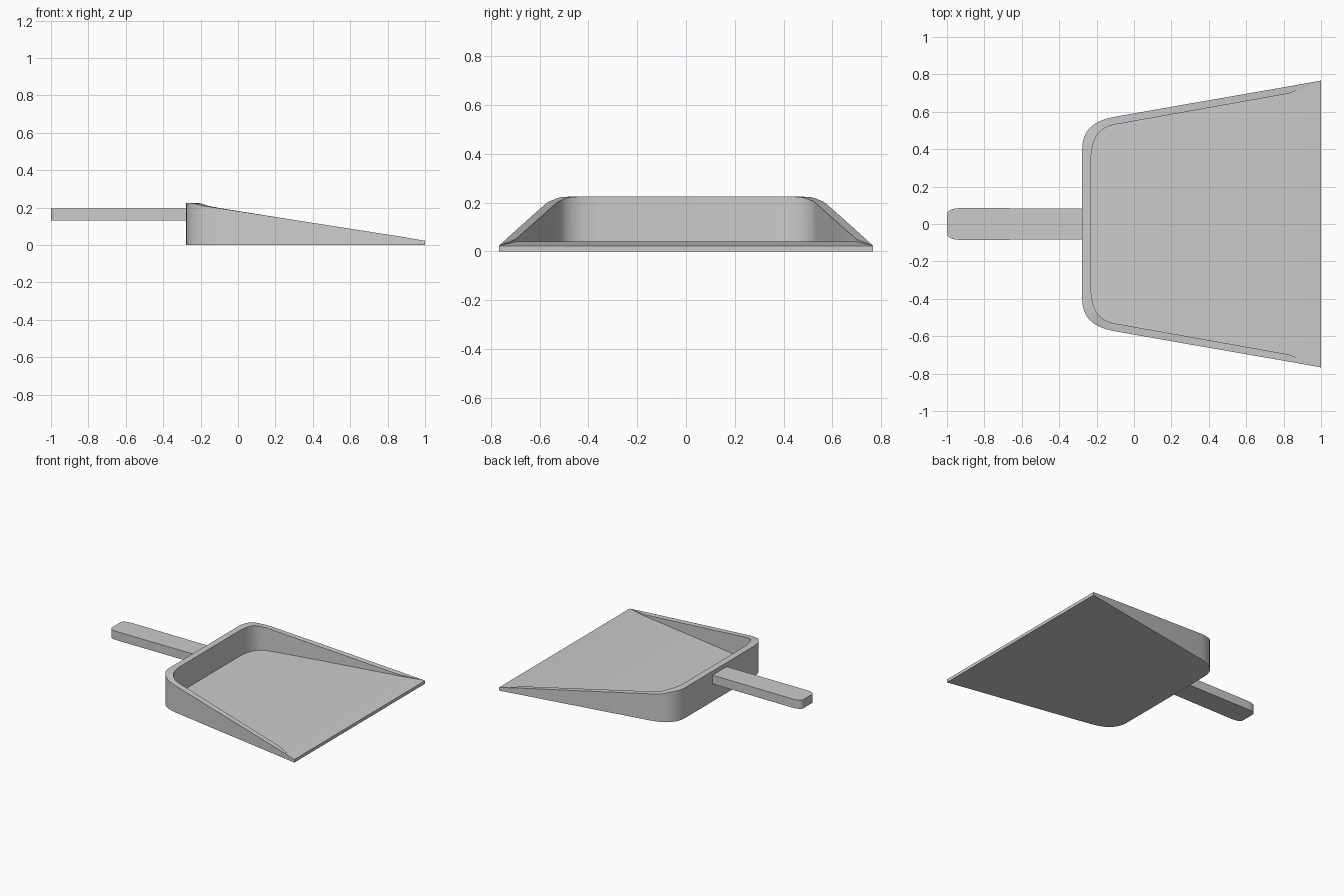
import bpy, bmesh

if "Cube" in bpy.data.objects:
    bpy.data.objects.remove(bpy.data.objects["Cube"])


def finish(bm, name):
    bmesh.ops.remove_doubles(bm, verts=bm.verts, dist=0.0005)
    bmesh.ops.recalc_face_normals(bm, faces=bm.faces)
    mesh = bpy.data.meshes.new(name)
    bm.to_mesh(mesh)
    bm.free()
    obj = bpy.data.objects.new(name, mesh)
    bpy.context.collection.objects.link(obj)
    bpy.ops.object.select_all(action='DESELECT')
    bpy.context.view_layer.objects.active = obj
    obj.select_set(True)
    bpy.ops.object.shade_smooth_by_angle(angle=0.5)
    return obj


def curve(a, b, c, d, n=8):
    """Cubic corner between two straight runs."""
    out = []
    for i in range(n + 1):
        t = i / n
        w = ((1-t)**3, 3*t*(1-t)**2, 3*t*t*(1-t), t**3)
        out.append(tuple(sum(k * p[j] for k, p in zip(w, (a, b, c, d))) for j in (0, 1)))
    return out


def both_sides(half):
    return [(x, -y) for x, y in reversed(half)] + half


def lerp_table(x, table):
    for (x0, z0), (x1, z1) in zip(table, table[1:]):
        if x <= x1:
            return z0 + (z1 - z0) * max(0, x - x0) / (x1 - x0)
    return table[-1][1]


# Pan: matching outer and inner outlines, sloping rim, thin front lip
outer = both_sides(curve((-0.277, 0.40), (-0.277, 0.49), (-0.23, 0.55), (-0.11, 0.572))
                   + [(0.27, 0.639), (0.84, 0.738), (1.0, 0.767)])
inner = both_sides(curve((-0.23, 0.36), (-0.222, 0.45), (-0.20, 0.515), (-0.10, 0.532))
                   + [(0.27, 0.598), (0.83, 0.698), (1.0, 0.767)])
RIM = [(-0.28, 0.226), (-0.23, 0.222), (-0.20, 0.212), (0.84, 0.05), (1.0, 0.023)]
FLOOR = [(-0.28, 0.035), (0.27, 0.04), (0.83, 0.04), (1.0, 0.023)]

bm = bmesh.new()
rows = [
    [bm.verts.new((x, y, 0)) for x, y in outer],
    [bm.verts.new((x, y, lerp_table(x, RIM))) for x, y in outer],
    [bm.verts.new((x, y, lerp_table(ox, RIM))) for (x, y), (ox, _) in zip(inner, outer)],
    [bm.verts.new((x, y, lerp_table(x, FLOOR))) for x, y in inner],
]
for r0, r1 in zip(rows, rows[1:]):
    for i in range(len(r0) - 1):
        bm.faces.new((r0[i], r0[i+1], r1[i+1], r1[i]))
bottom, top, floor = rows[0], rows[1], rows[3]
bm.faces.new(bottom)
bm.faces.new((bottom[0], bottom[-1], floor[-1], floor[0]))
bm.faces.new(floor[2:-2])
for i in (0, 1):
    bm.faces.new((floor[i], floor[i+1], floor[-2-i], floor[-1-i]))
bmesh.ops.dissolve_degenerate(bm, dist=0.0005, edges=bm.edges)
finish(bm, "dustpan_tray")

# Handle: flat bar with a rounded free end
half = curve((-1.0, 0.05), (-1.0, 0.07), (-0.98, 0.084), (-0.93, 0.085), 5) + [(-0.255, 0.083)]
bm = bmesh.new()
face = bm.faces.new([bm.verts.new((x, y, 0.13)) for x, y in both_sides(half)])
ext = bmesh.ops.extrude_face_region(bm, geom=[face], use_keep_orig=True)
bmesh.ops.translate(bm, vec=(0, 0, 0.065),
                    verts=[v for v in ext['geom'] if isinstance(v, bmesh.types.BMVert)])
finish(bm, "handle")
